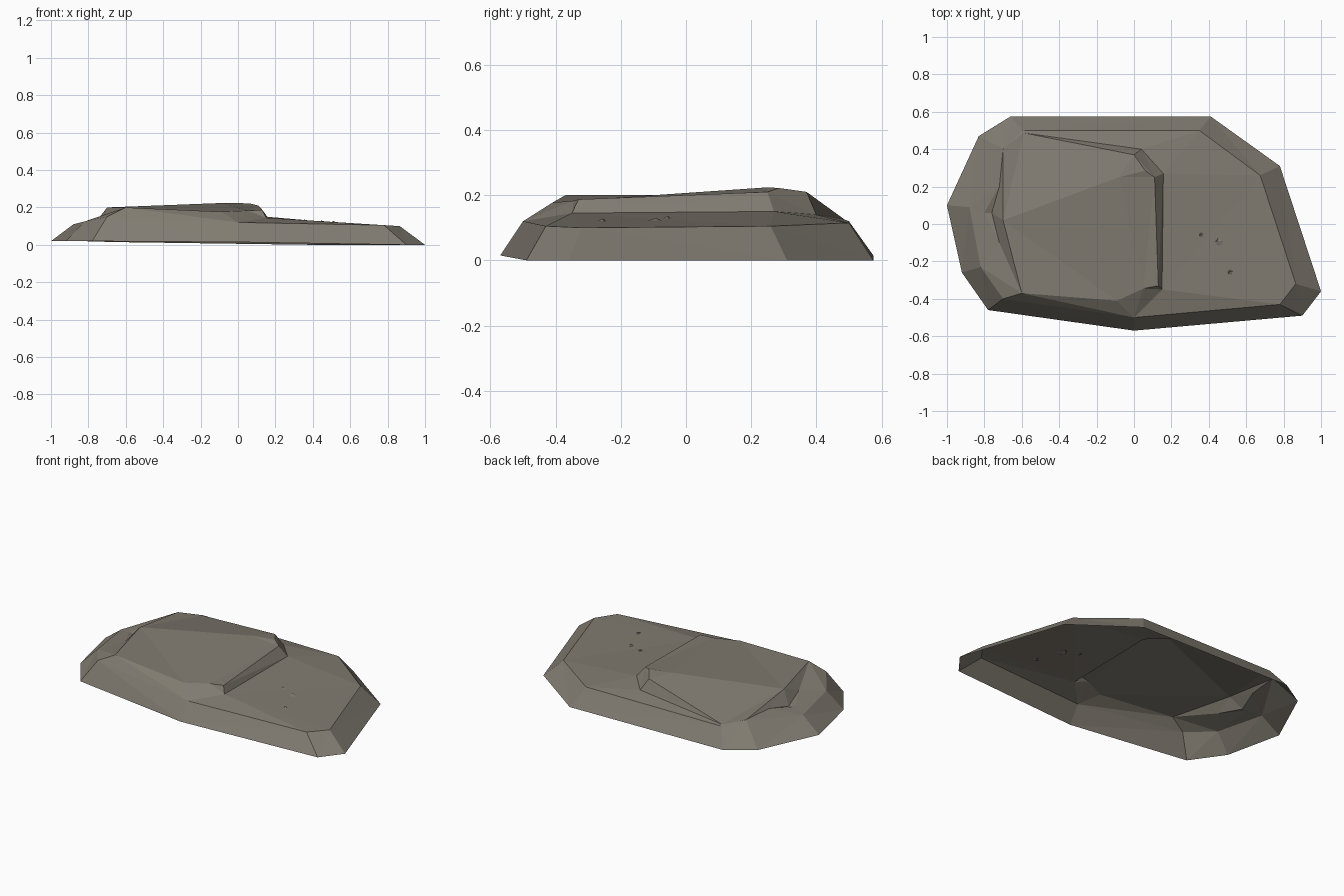
import bpy, bmesh, math
from mathutils import Vector
from mathutils.geometry import delaunay_2d_cdt
from mathutils.bvhtree import BVHTree

if "Cube" in bpy.data.objects:
    bpy.data.objects.remove(bpy.data.objects["Cube"])

stone = bpy.data.materials.new("grey brown stone")
stone.diffuse_color = (0.22, 0.20, 0.165, 1)
stone.use_nodes = True
stone.node_tree.nodes["Principled BSDF"].inputs["Base Color"].default_value = stone.diffuse_color

# ground outline, shoulder and raised plateau, as contour lines
ground = [(-.66, .575, .015), (.41, .575, 0), (.78, .31, 0), (1, -.36, 0), (.9, -.49, 0),
          (0, -.57, .015), (-.78, -.46, .02), (-.92, -.26, .02), (-1, .10, .02), (-.83, .47, .02)]
shoulder = [(-.595, .50, .12), (.35, .50, .115), (.675, .26, .105), (.865, -.32, .10),
            (.78, -.43, .105), (0, -.50, .12), (-.70, -.40, .15), (-.82, -.23, .125),
            (-.88, .09, .11), (-.70, .40, .15)]
foot = [(-.59, .487, .125), (.04, .40, .14), (.157, .27, .15), (.15, -.35, .145), (0, -.50, .12)]
crest = [(-.59, .487, .125), (.0, .37, .21), (.11, .25, .21), (.13, -.33, .187), (.05, -.345, .183),
         (-.09, -.41, .177), (-.60, -.37, .20), (-.70, .02, .20), (-.70, .40, .15)]
peak = [(.11, .25, .21), (.06, .285, .222), (-.08, .25, .224)]
notch = [(-.72, .20, .15), (-.80, .06, .128), (-.72, -.10, .15), (-.76, .06, .122), (-.72, .20, .15)]

points, edges = [], []


def index(p):
    if p not in points:
        points.append(p)
    return points.index(p)


def contour(line, closed=False):
    ids = [index(p) for p in line]
    edges.extend(zip(ids, ids[1:] + (ids[:1] if closed else [])))


contour(ground, True)
contour(shoulder, True)
contour(crest, True)
for line in (foot, peak, notch):
    contour(line)
edges.extend((index(g), index(s)) for g, s in zip(ground, shoulder))

# triangulate the contours into one open rock shell
flat, _, tris, origin, _, _ = delaunay_2d_cdt(
    [Vector(p[:2]) for p in points], edges, [], 0, 1e-5)
hull = delaunay_2d_cdt([Vector(p[:2]) for p in points], edges, [], 1, 1e-5)[2]
verts = [(v.x, v.y, points[o[0]][2] if o else .13) for v, o in zip(flat, origin)]


def make(name, vs, fs):
    mesh = bpy.data.meshes.new(name)
    mesh.from_pydata(vs, [], [list(f) for f in fs])
    bm = bmesh.new()
    bm.from_mesh(mesh)
    for f in bm.faces:
        f.normal_update()
        if f.normal.z < 0:
            f.normal_flip()
    bm.to_mesh(mesh)
    bm.free()
    mesh.materials.append(stone)
    ob = bpy.data.objects.new(name, mesh)
    bpy.context.collection.objects.link(ob)
    return ob


make("rock_slab", verts, hull or tris)

# tiny chips resting on the low terrace
tree = BVHTree.FromPolygons([Vector(v) for v in verts], [list(f) for f in (hull or tris)])
for x, y, r in ((.36, -.06, .016), (.455, -.10, .03), (.515, -.26, .018)):
    z = tree.ray_cast(Vector((x, y, 1)), Vector((0, 0, -1)))[0].z
    ring = [(x + r * math.cos(a), y + r * math.sin(a), z - .003)
            for a in (.4, 1.7, 3.0, 4.2, 5.3)]
    make("stone_chip", ring + [(x - r * .3, y + r * .3, z + .007)],
         [(i, (i + 1) % 5, 5) for i in range(5)])
